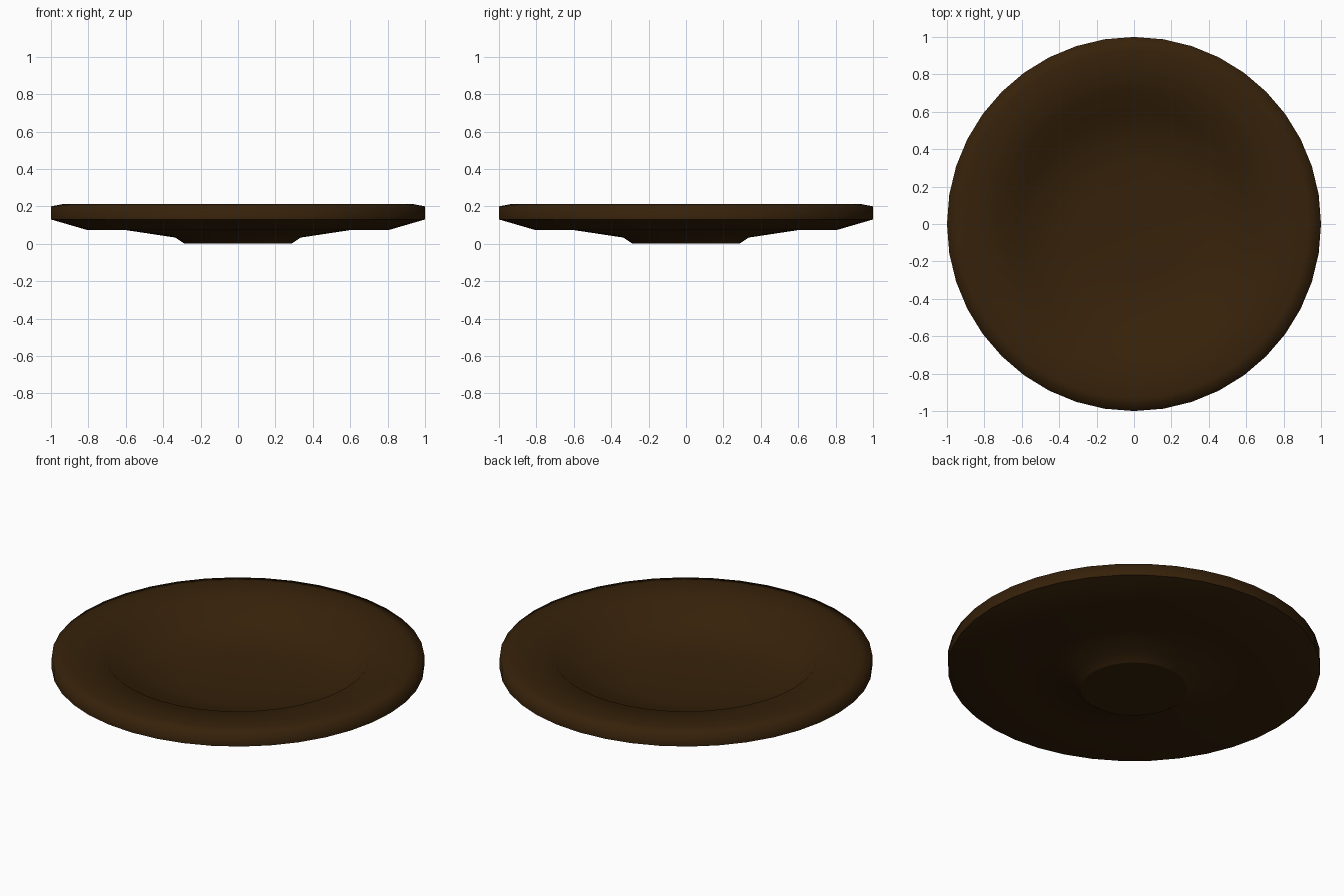
import bpy, bmesh, math

if "Cube" in bpy.data.objects:
    bpy.data.objects.remove(bpy.data.objects["Cube"])

SIDES = 40

# dark wood colour
wood = bpy.data.materials.new("dark_brown_wood")
wood.diffuse_color = (0.037, 0.0155, 0.003, 1)
wood.use_nodes = True
wood.node_tree.nodes["Principled BSDF"].inputs["Base Color"].default_value = wood.diffuse_color

# (radius, height) outline: foot, underside, rim, then the sunken inside
outline = [(0.285, 0.0), (0.335, 0.033), (0.60, 0.073), (0.805, 0.073),
           (1.0, 0.13), (1.0, 0.2), (0.93, 0.213), (0.71, 0.203),
           (0.61, 0.11), (0.30, 0.07)]
SHARP_RINGS = (0, 4)  # edge of the foot, lower edge of the rim

# plate turned round the z axis
bm = bmesh.new()
rings = []
for r, z in outline:
    rings.append([bm.verts.new((r * math.cos(2 * math.pi * i / SIDES),
                                r * math.sin(2 * math.pi * i / SIDES), z))
                  for i in range(SIDES)])
for a, b in zip(rings, rings[1:]):
    for i in range(SIDES):
        j = (i + 1) % SIDES
        bm.faces.new((a[i], a[j], b[j], b[i]))
bm.faces.new(list(reversed(rings[0])))   # flat foot
bm.faces.new(rings[-1])                  # centre of the dish
bmesh.ops.recalc_face_normals(bm, faces=bm.faces)

# smooth turned surface with crisp foot and lower rim edges
for f in bm.faces:
    f.smooth = True
for k in SHARP_RINGS:
    ring = set(rings[k])
    for e in bm.edges:
        if e.verts[0] in ring and e.verts[1] in ring:
            e.smooth = False

mesh = bpy.data.meshes.new("plate")
bm.to_mesh(mesh)
bm.free()
mesh.materials.append(wood)
plate = bpy.data.objects.new("plate", mesh)
bpy.context.collection.objects.link(plate)
